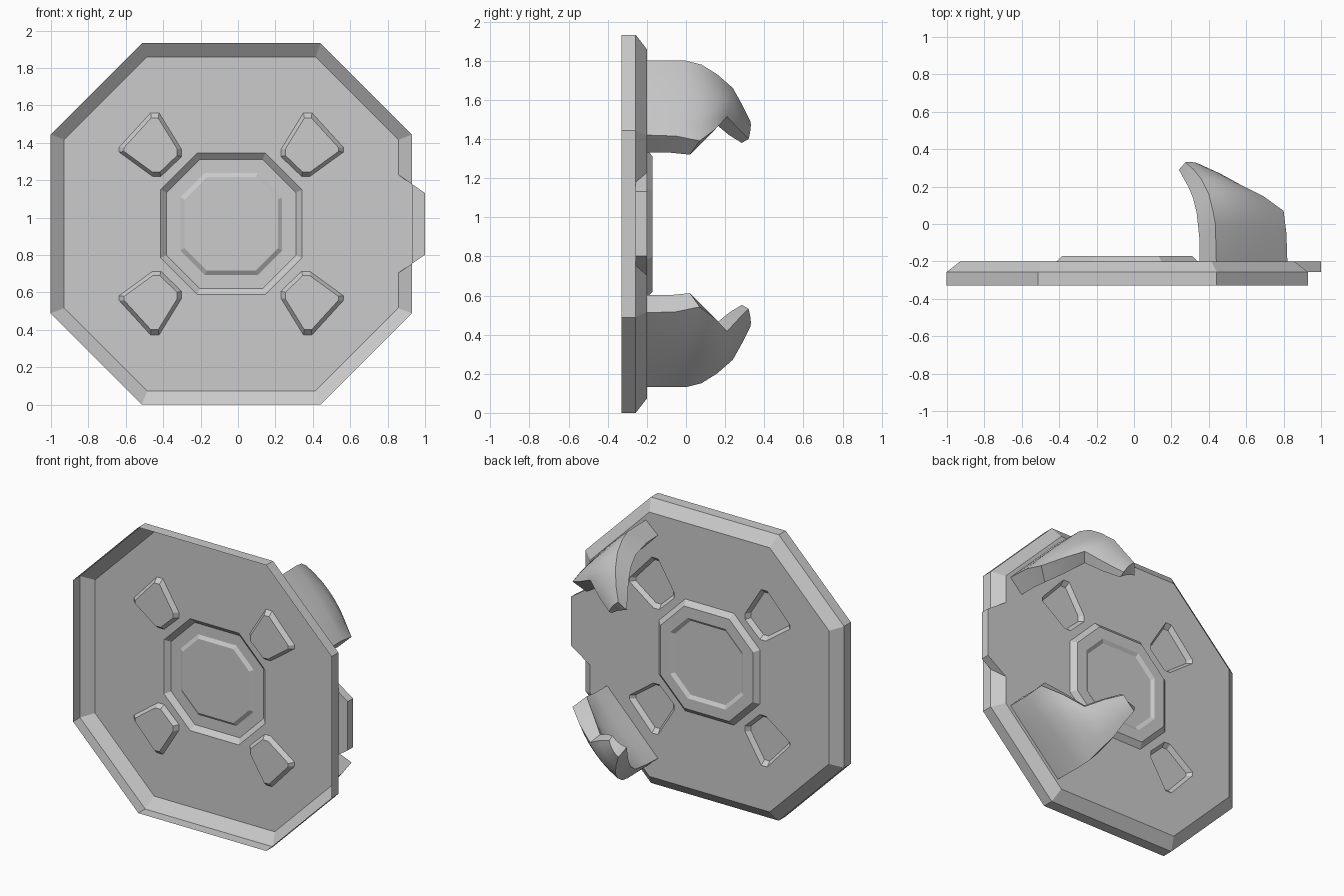
import bpy, bmesh
from mathutils import Vector

if "Cube" in bpy.data.objects:
    bpy.data.objects.remove(bpy.data.objects["Cube"])

CX, CZ = -0.036, 0.966          # centre of the octagonal plate


def make_object(name, bm, angle=0.5):
    bmesh.ops.recalc_face_normals(bm, faces=bm.faces)
    me = bpy.data.meshes.new(name)
    bm.to_mesh(me)
    bm.free()
    ob = bpy.data.objects.new(name, me)
    bpy.context.collection.objects.link(ob)
    if angle:
        bpy.ops.object.select_all(action='DESELECT')
        ob.select_set(True)
        bpy.context.view_layer.objects.active = ob
        bpy.ops.object.shade_smooth_by_angle(angle=angle)
    return ob


def octagon(h, e):
    """Clockwise outline seen from the front, starting on the top edge."""
    p = [(-e, h), (e, h), (h, e), (h, -e), (e, -h), (-e, -h), (-h, -e), (-h, e)]
    return [(CX + x, CZ + z) for x, z in p]


def ring(bm, pts, y):
    return [bm.verts.new((x, y, z)) for x, z in pts]


def bridge(bm, a, b, skip=()):
    n = len(a)
    for i in range(n):
        if i not in skip:
            j = (i + 1) % n
            bm.faces.new((a[i], a[j], b[j], b[i]))


# plate: open-fronted shell with rim, bevel and side tab
bm = bmesh.new()
front = ring(bm, octagon(0.966, 0.478), -0.33)
mid = ring(bm, octagon(0.966, 0.478), -0.257)
back = ring(bm, octagon(0.893, 0.45), -0.2)
bridge(bm, front, mid, skip=(2,))
bridge(bm, mid, back, skip=(2,))
z_in, z_mid, z_out = 0.262, 0.213, 0.165
tab_back = ring(bm, [(0.857, CZ + z_in), (1, CZ + z_out), (1, CZ - z_out), (0.857, CZ - z_in)], -0.2)
tab_front = ring(bm, [(0.93, CZ + z_mid), (1, CZ + z_out), (1, CZ - z_out), (0.93, CZ - z_mid)], -0.257)
for i in range(3):
    bm.faces.new((tab_back[i], tab_back[i + 1], tab_front[i + 1], tab_front[i]))
bm.faces.new(tab_front)
bm.faces.new((mid[2], tab_front[0], tab_back[0], back[2]))
bm.faces.new((mid[3], tab_front[3], tab_back[3], back[3]))
bm.faces.new((front[2], front[3], mid[3], tab_front[3], tab_front[0], mid[2]))
loops = [back[:3] + tab_back + back[3:]]

# raised centre panel with a shallow dish
rings = [ring(bm, octagon(h, e), y) for h, e, y in
         [(0.378, 0.182, -0.2), (0.345, 0.168, -0.17), (0.272, 0.142, -0.17), (0.25, 0.13, -0.185)]]
for a, b in zip(rings, rings[1:]):
    bridge(bm, a, b)
bm.faces.new(rings[-1])
loops.append(rings[0])

# four diamond recesses
diamond = [(0.35, 1.56), (0.395, 1.56), (0.564, 1.375), (0.564, 1.35),
           (0.385, 1.22), (0.34, 1.22), (0.23, 1.325), (0.23, 1.365)]
for sx in (1, -1):
    for sz in (1, -1):
        pts = [(CX + sx * (x - CX), CZ + sz * (z - CZ)) for x, z in diamond]
        mx, mz = (sum(c) / len(pts) for c in zip(*pts))
        outer = ring(bm, pts, -0.2)
        inner = ring(bm, [(mx + (x - mx) * 0.85, mz + (z - mz) * 0.85) for x, z in pts], -0.23)
        bridge(bm, outer, inner)
        bm.faces.new(inner)
        loops.append(outer)

# back face filled around the recesses
edges = []
for lp in loops:
    for a, b in zip(lp, lp[1:] + lp[:1]):
        edges.append(bm.edges.get((a, b)) or bm.edges.new((a, b)))
bmesh.ops.triangle_fill(bm, edges=edges, use_beauty=True, use_dissolve=False, normal=(0, 1, 0))
make_object("plate", bm, angle=None)

# hooked claws: four edge curves from base to tip
LONG_OUT = [(.44, -.2, 1.8), (.435, 0, 1.8), (.42, .08, 1.78), (.40, .16, 1.73),
            (.36, .24, 1.66), (.32, .29, 1.57), (.275, .33, 1.49)]
LONG_IN = [(.35, -.2, 1.72), (.35, -.08, 1.715), (.335, .06, 1.69), (.315, .14, 1.64),
           (.29, .2, 1.57), (.262, .25, 1.5), (.24, .29, 1.43)]
SHORT_OUT = [(.82, -.2, 1.42), (.815, -.05, 1.415), (.80, .07, 1.39), (.69, .15, 1.45),
             (.57, .21, 1.515), (.46, .27, 1.45), (.35, .32, 1.40)]
SHORT_IN = [(.73, -.2, 1.33), (.73, -.08, 1.33), (.73, .02, 1.32), (.63, .09, 1.39),
            (.53, .16, 1.47), (.44, .22, 1.42), (.35, .285, 1.38)]
BULGE = (0, .01, .02, .025, .02, .015, .01)
N = 6


def claw(name, flip):
    bm = bmesh.new()
    rows = []
    for lo, li, so, si, b in zip(LONG_OUT, LONG_IN, SHORT_OUT, SHORT_IN, BULGE):
        row = []
        for p, q in ((lo, so), (si, li)):
            for i in range(N + 1):
                t = i / N
                v = Vector(p).lerp(Vector(q), t) + Vector((.6, .5, .6)) * b * 4 * t * (1 - t)
                if flip:
                    v.z = 2 * CZ - v.z
                row.append(bm.verts.new(v))
        rows.append(row)
    for a, b in zip(rows, rows[1:]):
        bridge(bm, a, b)
    tip = rows[-1]
    for i in range(N):
        bm.faces.new((tip[i], tip[i + 1], tip[2 * N - i], tip[2 * N + 1 - i]))
    make_object(name, bm, 0.6)


claw("upper_claw", False)
claw("lower_claw", True)
